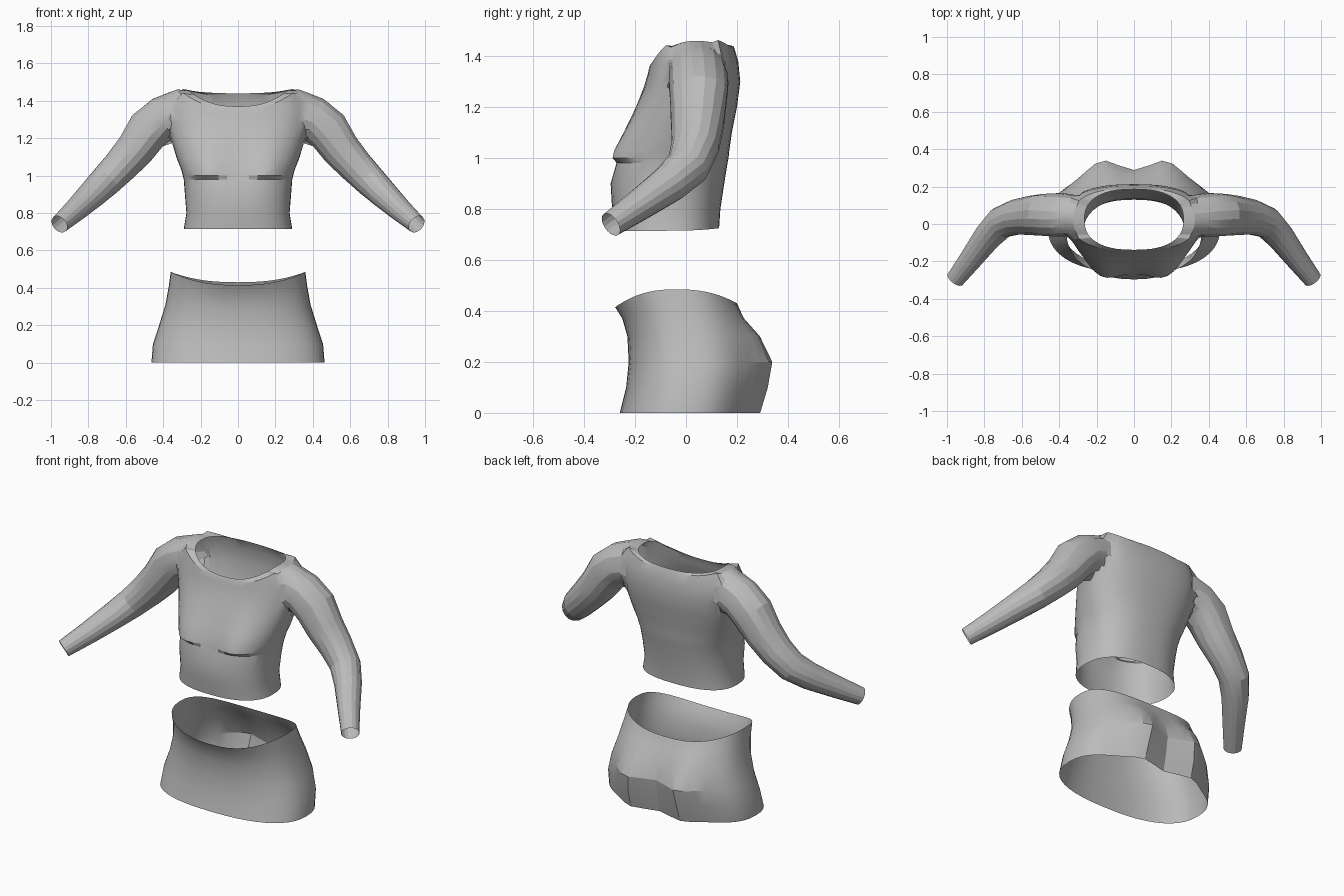
import bpy, bmesh, math
from mathutils import Vector

cube = bpy.data.objects.get("Cube")
if cube:
    bpy.data.objects.remove(cube, do_unlink=True)


def flat_material(name, value):
    m = bpy.data.materials.new(name)
    m.use_nodes = True
    m.diffuse_color = (value, value, value, 1)
    m.node_tree.nodes["Principled BSDF"].inputs["Base Color"].default_value = (value, value, value, 1)
    return m


cloth = flat_material("grey cloth", 0.5)


def spow(v, p):
    return math.copysign(abs(v) ** p, v)


def garment_ring(width, front, back, z_front, z_side, z_back, lobe=0, lobe_x=0.17, lobe_size=0.1, n=44):
    """Rounded oval whose height varies around; a lobe swells the front (-) or back (+) in pairs."""
    ring = []
    for i in range(n):
        a = 2 * math.pi * i / n
        c, s = math.cos(a), math.sin(a)
        x = width * spow(c, 0.82)
        y = (front + back) / 2 + (back - front) / 2 * spow(s, 0.82)
        z = z_side + ((z_back if s > 0 else z_front) - z_side) * s * s
        if lobe * s > 0:
            y += lobe * math.exp(-((abs(x) - lobe_x) / lobe_size) ** 2) * min(1, abs(s) * 2)
        ring.append(Vector((x, y, z)))
    return ring


def tube_ring(center, direction, radius, n=16):
    side = direction.cross(Vector((0, 1, 0.3))).normalized()
    up = direction.cross(side).normalized()
    return [center + radius * (math.cos(t) * side + math.sin(t) * up)
            for t in (2 * math.pi * i / n for i in range(n))]


def loft(name, rings, capped):
    """Skin a stack of rings; caps get the second slot so they can be opened later."""
    bm = bmesh.new()
    loops = [[bm.verts.new(p) for p in r] for r in rings]
    for lo, hi in zip(loops, loops[1:]):
        for i in range(len(lo)):
            j = (i + 1) % len(lo)
            bm.faces.new((lo[i], lo[j], hi[j], hi[i]))
    if capped:
        for r in (loops[0], loops[-1]):
            pole = bm.verts.new(sum((v.co for v in r), Vector()) / len(r))
            for i in range(len(r)):
                bm.faces.new((r[i], r[(i + 1) % len(r)], pole)).material_index = 1
    bmesh.ops.recalc_face_normals(bm, faces=bm.faces)
    me = bpy.data.meshes.new(name)
    bm.to_mesh(me)
    bm.free()
    me.materials.append(cloth)
    if capped:
        me.materials.append(cloth)
    ob = bpy.data.objects.new(name, me)
    bpy.context.collection.objects.link(ob)
    return ob


# Skirt: open at hem and waist, with a cleft at the back
skirt_rings = [
    (0.463, -0.26, 0.25, 0, 0, 0, 0.05),
    (0.455, -0.235, 0.27, 0.1, 0.1, 0.1, 0.06),
    (0.422, -0.225, 0.285, 0.2, 0.2, 0.2, 0.065),
    (0.388, -0.23, 0.262, 0.3, 0.31, 0.3, 0.04),
    (0.37, -0.25, 0.225, 0.37, 0.41, 0.37, 0.01),
    (0.36, -0.278, 0.2, 0.415, 0.485, 0.43, 0),
]
loft("skirt", [garment_ring(*r) for r in skirt_rings], False)

# Top body, from the hem to the neckline
body_rings = [
    (0.29, -0.28, 0.13, 0.715, 0.715, 0.725),
    (0.276, -0.29, 0.135, 0.8, 0.8, 0.8),
    (0.284, -0.296, 0.15, 0.9, 0.9, 0.9),
    (0.29, -0.272, 0.163, 0.98, 0.98, 0.98, -0.01),
    (0.295, -0.262, 0.167, 1.0, 1.0, 1.0, -0.045),
    (0.303, -0.255, 0.17, 1.03, 1.03, 1.03, -0.045),
    (0.33, -0.233, 0.18, 1.1, 1.1, 1.1, -0.025),
    (0.36, -0.195, 0.2, 1.2, 1.2, 1.2, -0.008),
    (0.38, -0.165, 0.213, 1.28, 1.3, 1.3),
    (0.385, -0.15, 0.205, 1.33, 1.4, 1.38),
    (0.34, -0.145, 0.192, 1.355, 1.48, 1.425),
    (0.265, -0.138, 0.186, 1.37, 1.455, 1.44),
]
top = loft("top", [garment_ring(*r) for r in body_rings], True)

# Sleeves: bent tapering tubes joined to the body
sleeve_path = [
    (0.28, 0.055, 1.33, 0.09), (0.40, 0.052, 1.335, 0.135), (0.47, 0.05, 1.25, 0.122),
    (0.55, 0.045, 1.14, 0.106), (0.63, 0.037, 1.05, 0.095), (0.71, 0.008, 0.968, 0.086),
    (0.78, -0.065, 0.90, 0.076), (0.87, -0.185, 0.815, 0.062), (0.955, -0.295, 0.74, 0.05),
]
for sign in (1, -1):
    pts = [Vector((sign * x, y, z)) for x, y, z, r in sleeve_path]
    rings = []
    for i, p in enumerate(pts):
        d = pts[min(i + 1, len(pts) - 1)] - pts[max(i - 1, 0)]
        rings.append(tube_ring(p, d.normalized(), sleeve_path[i][3]))
    sleeve = loft("sleeve", rings, True)
    mod = top.modifiers.new("join_sleeve", "BOOLEAN")
    mod.operation = "UNION"
    mod.solver = "EXACT"
    mod.object = sleeve
    bpy.context.view_layer.objects.active = top
    bpy.ops.object.modifier_apply(modifier=mod.name)
    bpy.data.objects.remove(sleeve, do_unlink=True)

# Open the neck, hem and cuffs, and soften the armhole seams
bm = bmesh.new()
bm.from_mesh(top.data)
bmesh.ops.delete(bm, geom=[f for f in bm.faces if f.material_index == 1], context="FACES")
bmesh.ops.remove_doubles(bm, verts=bm.verts, dist=0.006)
seam = [v for v in bm.verts if 0.3 < abs(v.co.x) < 0.5 and v.co.z > 1.12 and not v.is_boundary]
for _ in range(3):
    bmesh.ops.smooth_vert(bm, verts=seam, factor=0.5, use_axis_x=True, use_axis_y=True, use_axis_z=True)
bm.to_mesh(top.data)
bm.free()
top.data.materials.pop(index=1)

# Soft shading with crisp creases
for ob in bpy.context.collection.objects:
    ob.select_set(ob.name in ("top", "skirt"))
bpy.context.view_layer.objects.active = top
bpy.ops.object.shade_smooth_by_angle(angle=math.radians(20))
